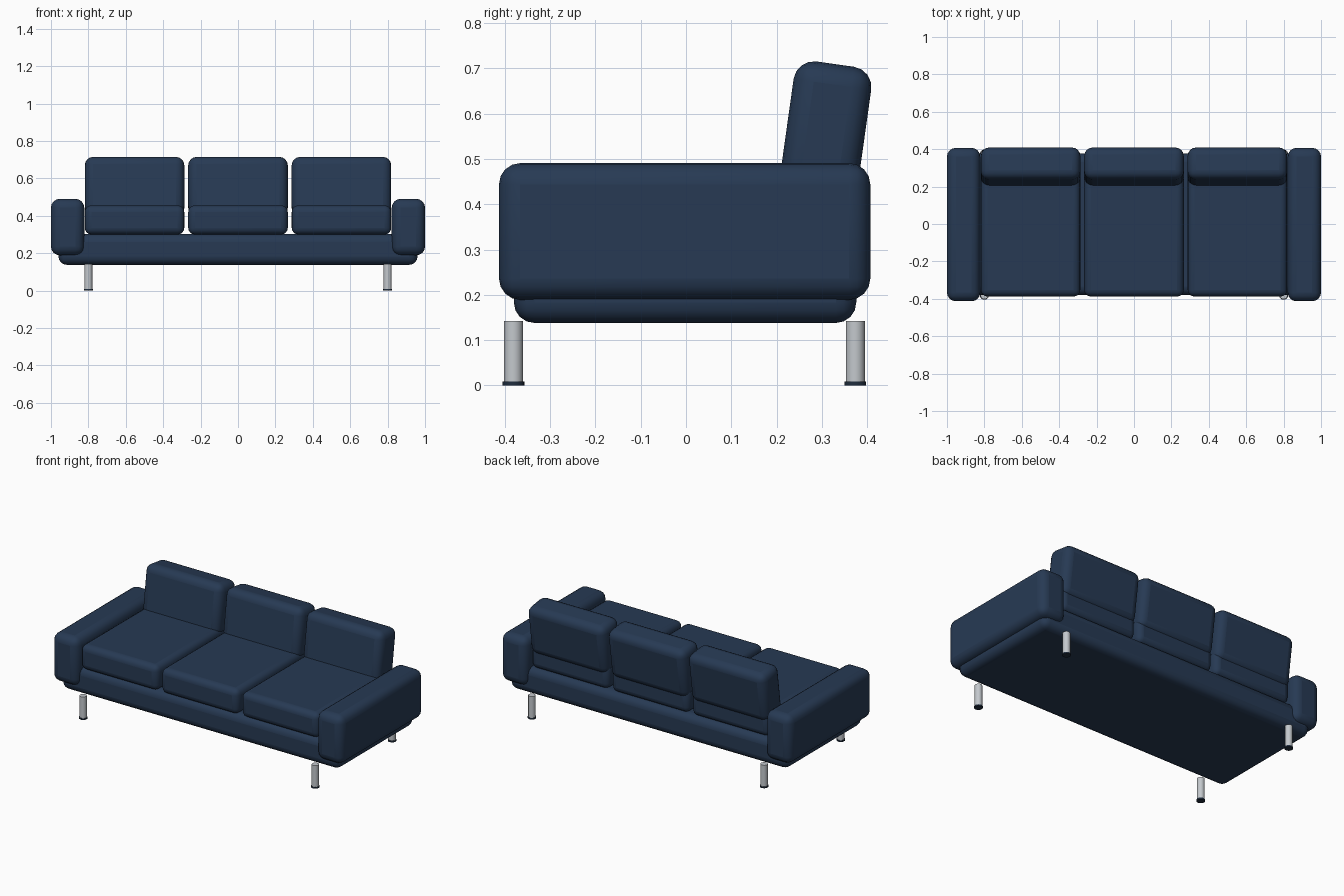
import bpy, math

if "Cube" in bpy.data.objects:
    bpy.data.objects.remove(bpy.data.objects["Cube"])


def material(name, rgb):
    m = bpy.data.materials.new(name)
    m.diffuse_color = (*rgb, 1)
    m.use_nodes = True
    m.node_tree.nodes["Principled BSDF"].inputs["Base Color"].default_value = m.diffuse_color
    return m


NAVY = material("navy fabric", (0.020, 0.042, 0.088))
STEEL = material("brushed steel", (0.55, 0.58, 0.61))
DARK = material("dark rubber", (0.014, 0.026, 0.048))


def padded_box(name, center, size, radius, tilt=0):
    """Upholstered block with rounded edges."""
    bpy.ops.mesh.primitive_cube_add(size=1, location=center)
    ob = bpy.context.object
    ob.name = name
    ob.scale = size
    bpy.ops.object.transform_apply(location=False, rotation=False, scale=True)
    ob.rotation_euler.x = tilt
    bevel = ob.modifiers.new("rounding", 'BEVEL')
    bevel.width = radius
    bevel.segments = 4
    ob.data.materials.append(NAVY)
    bpy.ops.object.shade_smooth_by_angle(angle=math.radians(35))
    return ob


def cylinder(name, x, y, z0, z1, radius, mat):
    bpy.ops.mesh.primitive_cylinder_add(
        vertices=24, radius=radius, depth=z1 - z0, location=(x, y, (z0 + z1) / 2))
    ob = bpy.context.object
    ob.name = name
    ob.data.materials.append(mat)
    bpy.ops.object.shade_smooth_by_angle(angle=math.radians(35))


# Base platform
padded_box("base", (0, -0.002, 0.221), (1.92, 0.756, 0.166), 0.045)

# Armrests
for side, s in (("left", -1), ("right", 1)):
    padded_box(side + "_armrest", (s * 0.911, -0.003, 0.34), (0.178, 0.82, 0.302), 0.047)

# Three seat cushions with leaning back cushions
for i, x in enumerate((-0.553, 0, 0.553), 1):
    padded_box(f"seat_cushion_{i}", (x, -0.013, 0.378), (0.532, 0.75, 0.156), 0.036)
    padded_box(f"back_cushion_{i}", (x, 0.308, 0.556), (0.532, 0.173, 0.31), 0.045,
               tilt=math.radians(-8))

# Tubular legs with foot pads
for x in (-0.8, 0.8):
    for y in (-0.381, 0.374):
        cylinder("leg", x, y, 0.008, 0.142, 0.021, STEEL)
        cylinder("foot_pad", x, y, 0, 0.009, 0.024, DARK)
